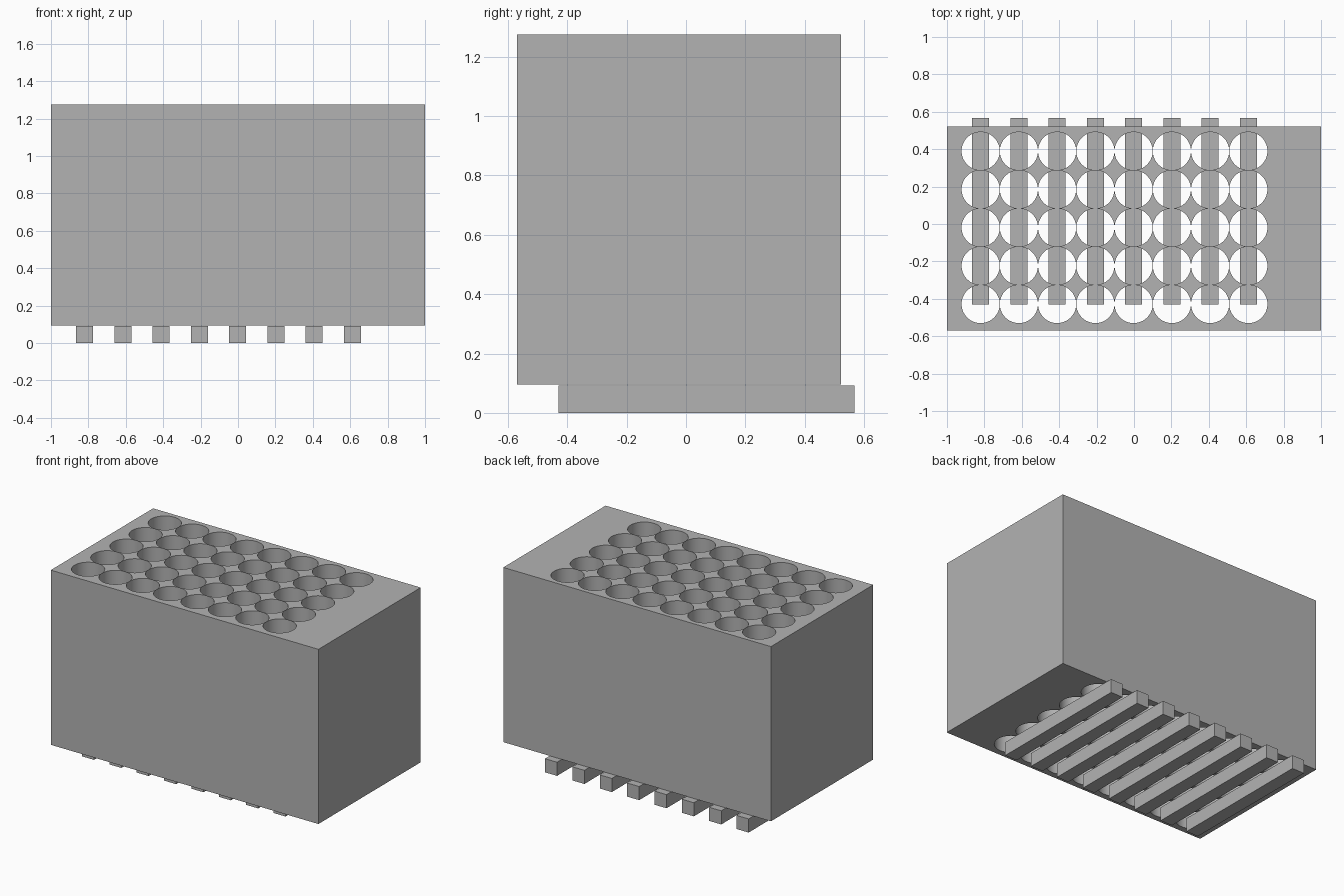
import bpy, bmesh
from mathutils import Matrix

if "Cube" in bpy.data.objects:
    bpy.data.objects.remove(bpy.data.objects["Cube"])

PITCH = 0.2045
COLS = [-0.82 + PITCH * i for i in range(8)]
ROWS = [0.39 - PITCH * j for j in range(5)]
HOLE_RADIUS = 0.1018

grey = bpy.data.materials.new("grey")
grey.diffuse_color = (0.45, 0.45, 0.45, 1)
grey.use_nodes = True
grey.node_tree.nodes["Principled BSDF"].inputs["Base Color"].default_value = grey.diffuse_color


def finish(name, bm):
    mesh = bpy.data.meshes.new(name)
    bm.to_mesh(mesh)
    bm.free()
    mesh.materials.append(grey)
    obj = bpy.data.objects.new(name, mesh)
    bpy.context.collection.objects.link(obj)
    return obj


def box(name, lo, hi):
    bm = bmesh.new()
    centre = [(a + b) / 2 for a, b in zip(lo, hi)]
    size = [b - a for a, b in zip(lo, hi)]
    bmesh.ops.create_cube(
        bm, size=1,
        matrix=Matrix.Translation(centre) @ Matrix.Diagonal((*size, 1)))
    return finish(name, bm)


# Main block
block = box("block", (-1, -0.57, 0.095), (1, 0.522, 1.275))

# Grid of through holes
bm = bmesh.new()
for x in COLS:
    for y in ROWS:
        bmesh.ops.create_cone(
            bm, cap_ends=True, segments=64, radius1=HOLE_RADIUS,
            radius2=HOLE_RADIUS, depth=2,
            matrix=Matrix.Translation((x, y, 0.685)))
cutter = finish("hole_cutter", bm)
cutter.hide_render = True

cut = block.modifiers.new("holes", 'BOOLEAN')
cut.operation = 'DIFFERENCE'
cut.solver = 'EXACT'
cut.object = cutter
bpy.context.view_layer.objects.active = block
block.select_set(True)
bpy.ops.object.modifier_apply(modifier=cut.name)
bpy.data.objects.remove(cutter)
bpy.ops.object.shade_smooth_by_angle(angle=0.5)

# Rails under each column of holes, sticking out at the back
for i, x in enumerate(COLS):
    box(f"rail_{i + 1}", (x - 0.045, -0.43, 0), (x + 0.045, 0.567, 0.092))
